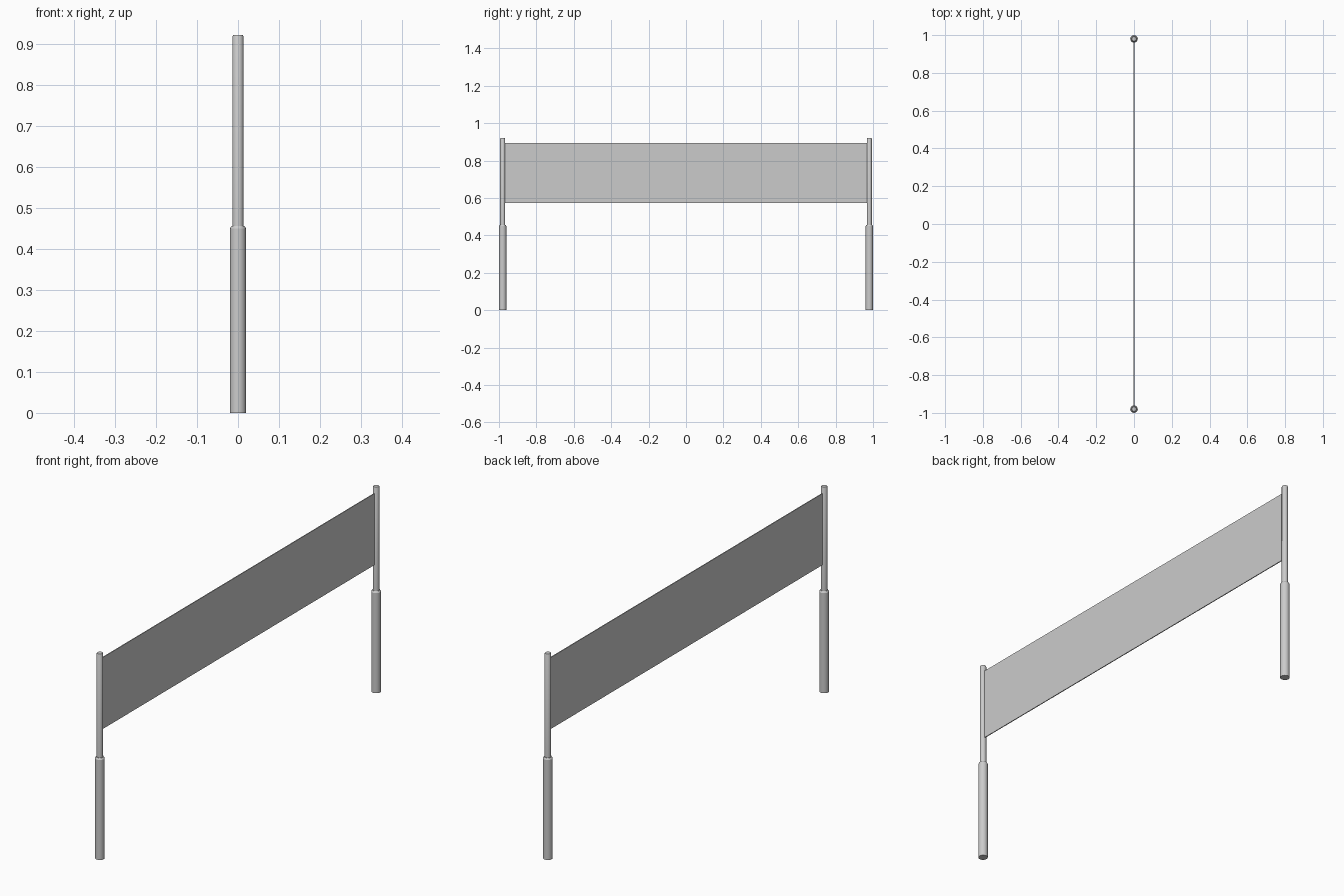
import bpy, bmesh, math

if "Cube" in bpy.data.objects:
    bpy.data.objects.remove(bpy.data.objects["Cube"])

SIDES = 16


def lathe(name, profile, y):
    """Closed solid of revolution about a vertical axis at (0, y)."""
    bm = bmesh.new()
    rings = []
    for r, z in profile:
        rings.append([bm.verts.new((r * math.cos(2 * math.pi * i / SIDES),
                                    r * math.sin(2 * math.pi * i / SIDES), z))
                      for i in range(SIDES)])
    for a, b in zip(rings, rings[1:]):
        for i in range(SIDES):
            j = (i + 1) % SIDES
            bm.faces.new((a[i], a[j], b[j], b[i]))
    bm.faces.new(rings[0][::-1])
    bm.faces.new(rings[-1])
    me = bpy.data.meshes.new(name)
    bm.to_mesh(me)
    bm.free()
    ob = bpy.data.objects.new(name, me)
    ob.location.y = y
    bpy.context.collection.objects.link(ob)
    bpy.ops.object.select_all(action='DESELECT')
    ob.select_set(True)
    bpy.context.view_layer.objects.active = ob
    bpy.ops.object.shade_smooth_by_angle(angle=math.radians(30))
    return ob


# Posts: thick lower sleeve with bevelled shoulder, thin upper pole
for side, y in (("left", -0.98), ("right", 0.98)):
    lathe(side + "_lower_sleeve",
          [(0.02, 0), (0.02, 0.449), (0.0155, 0.456)], y)
    lathe(side + "_upper_pole",
          [(0.0135, 0.44), (0.0135, 0.918), (0.012, 0.921)], y)

# Thin banner stretched between the poles
bpy.ops.mesh.primitive_cube_add(size=1, location=(0, 0, 0.733))
banner = bpy.context.object
banner.name = "banner"
banner.scale = (0.004, 1.936, 0.321)
bpy.ops.object.transform_apply(location=False, rotation=False, scale=True)
